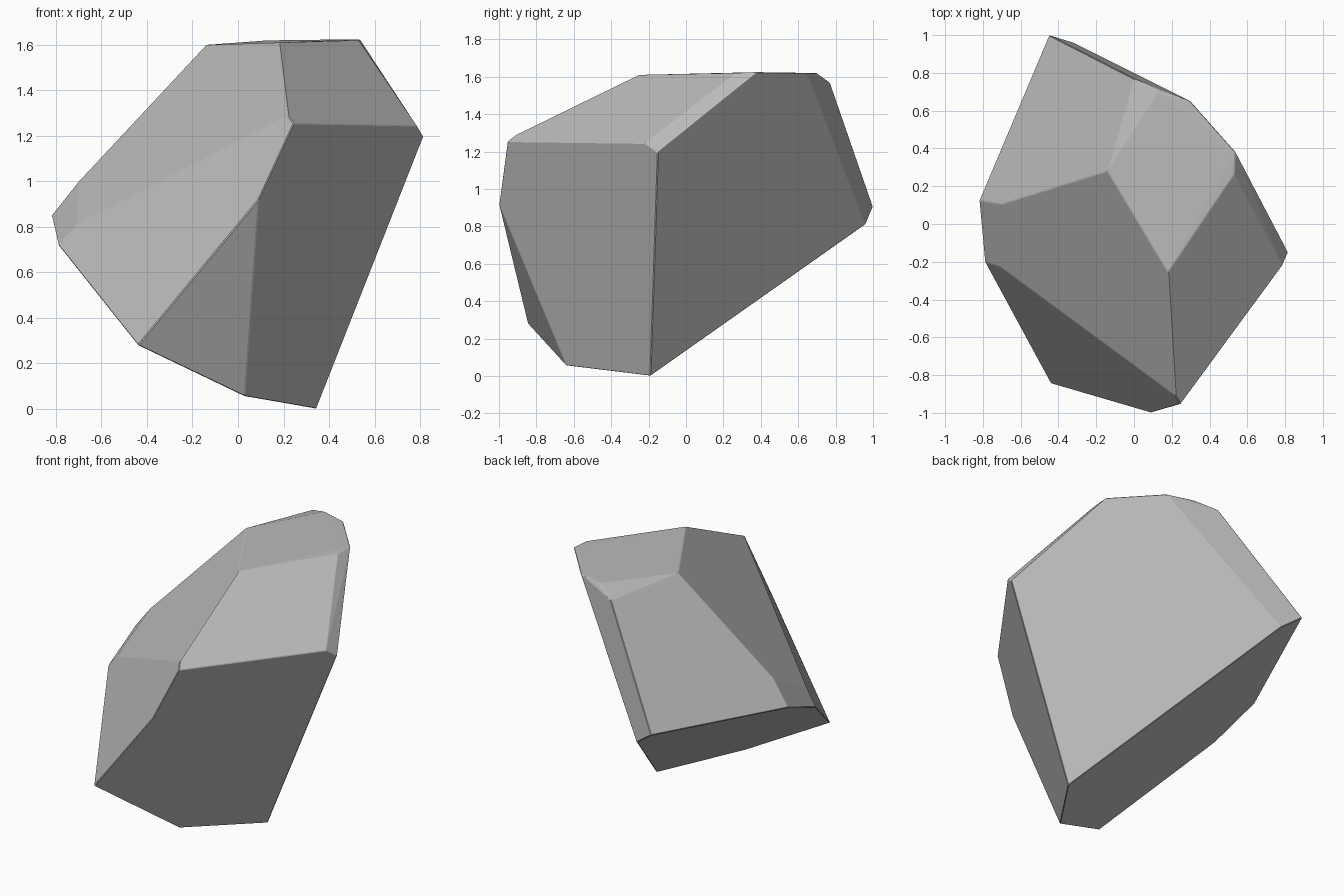
import bpy
import bmesh
import math

# Remove the default cube
cube = bpy.data.objects.get("Cube")
if cube:
    bpy.data.objects.remove(cube, do_unlink=True)


def make_material(name, colour):
    mat = bpy.data.materials.new(name)
    mat.use_nodes = True
    mat.diffuse_color = colour
    mat.node_tree.nodes["Principled BSDF"].inputs["Base Color"].default_value = colour
    return mat


stone_grey = make_material("stone grey", (0.5, 0.5, 0.5, 1))

# Corner points of the chiselled boulder, grouped by region
foot = [(.345, -.19, 0), (.03, -.64, .055), (-.44, -.845, .28)]
left_tip = [(-.79, -.2, .72), (-.82, .125, .85), (-.71, -.225, .81), (-.7, .105, 1)]
front_tip = [(.09, -1, .92), (.245, -.955, 1.255), (.22, -.91, 1.29)]
right_tip = [(.815, -.15, 1.195), (.785, -.22, 1.245)]
back_tip = [(-.45, 1, .905), (-.32, .96, .81)]
crown = [(.18, -.255, 1.61), (.53, .265, 1.62), (.535, .385, 1.625),
         (.3, .65, 1.62), (.13, .7, 1.62), (0, .77, 1.57), (-.14, .28, 1.6)]


def build_boulder(name, points):
    """Wrap the corners in a convex skin and merge nearly flat facets."""
    bm = bmesh.new()
    for point in points:
        bm.verts.new(point)
    bmesh.ops.convex_hull(bm, input=bm.verts[:])
    bmesh.ops.dissolve_limit(bm, angle_limit=math.radians(3),
                             verts=bm.verts[:], edges=bm.edges[:])
    bmesh.ops.recalc_face_normals(bm, faces=bm.faces[:])
    mesh = bpy.data.meshes.new(name)
    bm.to_mesh(mesh)
    bm.free()
    mesh.materials.append(stone_grey)
    obj = bpy.data.objects.new(name, mesh)
    bpy.context.collection.objects.link(obj)
    return obj


boulder = build_boulder("boulder", foot + left_tip + front_tip + right_tip + back_tip + crown)

# Slightly worn edges
worn = boulder.modifiers.new("worn edges", "BEVEL")
worn.width = 0.004
worn.segments = 1
worn.limit_method = "ANGLE"
worn.angle_limit = math.radians(20)
